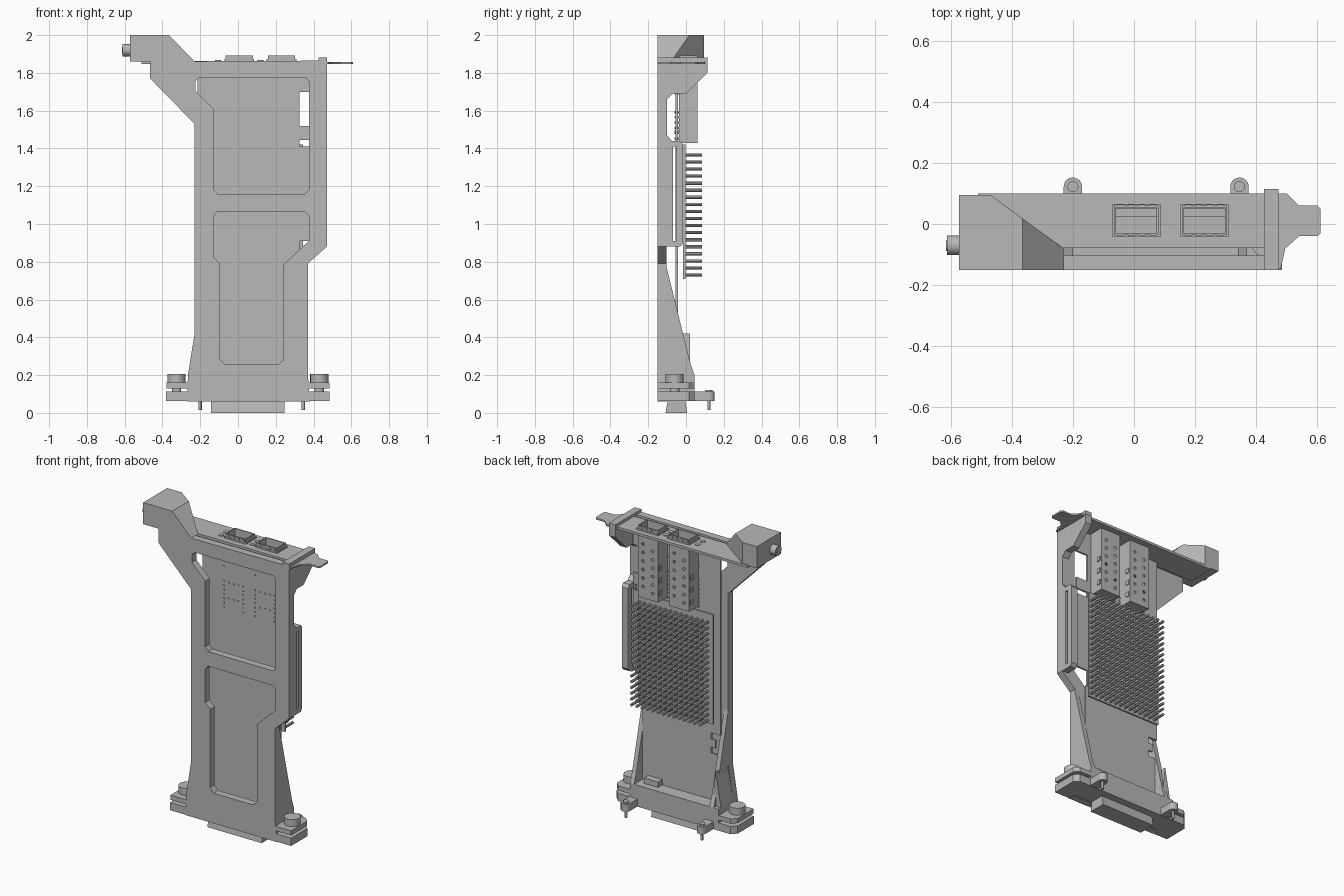
import bpy, bmesh, math
from mathutils import Vector, Matrix

cube = bpy.data.objects.get("Cube")
if cube:
    bpy.data.objects.remove(cube)

GREY = (0.48, 0.48, 0.48, 1)
grey = bpy.data.materials.new("plain_grey")
grey.use_nodes = True
grey.diffuse_color = GREY
grey.node_tree.nodes["Principled BSDF"].inputs["Base Color"].default_value = GREY

PLACE = {"x": lambda u, v, d: (d, u, v),
         "y": lambda u, v, d: (u, d, v),
         "z": lambda u, v, d: (u, v, d)}


def finish(name, bm):
    bmesh.ops.recalc_face_normals(bm, faces=bm.faces)
    mesh = bpy.data.meshes.new(name)
    bm.to_mesh(mesh)
    bm.free()
    mesh.materials.append(grey)
    ob = bpy.data.objects.new(name, mesh)
    bpy.context.collection.objects.link(ob)
    return ob


def prism(name, axis, a, b, *loops):
    """Extrude an outline (further loops are holes) from a to b along an axis."""
    bm = bmesh.new()
    for loop in loops:
        vs = [bm.verts.new(PLACE[axis](u, v, a)) for u, v in loop]
        for i, v in enumerate(vs):
            bm.edges.new((vs[i - 1], v))
    bmesh.ops.triangle_fill(bm, use_beauty=True, use_dissolve=False, edges=bm.edges[:])
    out = bmesh.ops.extrude_face_region(bm, geom=bm.faces[:])
    moved = [g for g in out["geom"] if isinstance(g, bmesh.types.BMVert)]
    bmesh.ops.translate(bm, verts=moved, vec=PLACE[axis](0, 0, b - a))
    return finish(name, bm)


def rect(u0, u1, v0, v1):
    return [(u0, v0), (u1, v0), (u1, v1), (u0, v1)]


def box(name, x, y, z):
    return prism(name, "z", z[0], z[1], rect(*x, *y))


def hull(name, points):
    bm = bmesh.new()
    for p in points:
        bm.verts.new(p)
    bmesh.ops.convex_hull(bm, input=bm.verts[:])
    return finish(name, bm)


def cylinders(name, axis, centres, r, a, b, sides=16):
    """Many equal cylinders along one axis in a single object."""
    turn = {"x": Matrix.Rotation(math.pi / 2, 4, "Y"),
            "y": Matrix.Rotation(math.pi / 2, 4, "X"), "z": Matrix()}[axis]
    bm = bmesh.new()
    for u, v in centres:
        place = Matrix.Translation(Vector(PLACE[axis](u, v, (a + b) / 2)))
        bmesh.ops.create_cone(bm, cap_ends=True, segments=sides, radius1=r, radius2=r,
                              depth=b - a, matrix=place @ turn)
    ob = finish(name, bm)
    if sides > 8:
        bpy.context.view_layer.objects.active = ob
        ob.select_set(True)
        bpy.ops.object.shade_smooth_by_angle()
        ob.select_set(False)
    return ob


def cut(target, cutter):
    mod = target.modifiers.new("cut", "BOOLEAN")
    mod.operation, mod.object = "DIFFERENCE", cutter
    bpy.context.view_layer.objects.active = target
    bpy.ops.object.modifier_apply(modifier="cut")
    bpy.data.objects.remove(cutter)


# Front frame panel with two windows
outline = [(-0.27, 0.06), (-0.265, 0.2), (-0.23, 0.42), (-0.23, 1.53), (-0.465, 1.77),
           (-0.465, 1.86), (0.47, 1.865), (0.47, 0.88), (0.37, 0.79), (0.37, 0.2), (0.38, 0.06)]
upper_window = [(-0.205, 1.775), (0.36, 1.775), (0.375, 1.755), (0.375, 1.18), (0.355, 1.16),
                (-0.11, 1.16), (-0.13, 1.185), (-0.13, 1.61), (-0.225, 1.705), (-0.225, 1.755)]
lower_window = [(-0.13, 1.04), (-0.11, 1.065), (0.355, 1.065), (0.375, 1.045), (0.375, 0.91),
                (0.24, 0.785), (0.24, 0.28), (0.21, 0.255), (-0.07, 0.255), (-0.095, 0.285),
                (-0.095, 0.79), (-0.13, 0.825)]
prism("frame_panel", "y", -0.15, -0.103, outline, upper_window, lower_window)

# Side wall with an open notch and a slotted ear
wall = [(-0.105, 0.88), (-0.03, 0.88), (-0.015, 0.9), (-0.015, 1.42), (-0.03, 1.44),
        (-0.075, 1.44), (-0.1, 1.47), (-0.1, 1.66), (-0.07, 1.69), (0, 1.69),
        (0.113, 1.8), (0.113, 1.86), (-0.105, 1.86)]
prism("side_wall", "x", 0.425, 0.47, wall, rect(-0.07, -0.052, 0.91, 1.41))
box("side_wall_cap", (0.425, 0.472), (-0.15, 0.115), (1.858, 1.882))

# Lower gussets
gusset = [(-0.105, 0.78), (0.024, 0.26), (0.045, 0.2), (-0.105, 0.2)]
for side, x0, x1 in (("right", -0.23, -0.2), ("left", 0.34, 0.37)):
    prism(side + "_gusset", "x", x0, x1, gusset)
prism("right_gusset_flare", "y", -0.105, 0.02, [(-0.225, 0.42), (-0.265, 0.2), (-0.2, 0.2)])

# Corner block with a sloped and a diagonal side, plus its knob
low = [(-0.573, 0.095), (-0.47, 0.095), (-0.23, -0.08), (-0.23, -0.15), (-0.573, -0.15)]
high = [(-0.573, 0.095), (-0.47, 0.095), (-0.365, 0.018), (-0.365, -0.15), (-0.573, -0.15)]
hull("corner_block", [(x, y, 1.86) for x, y in low] + [(x, y, 2) for x, y in high])
cylinders("knob", "x", [(-0.07, 1.92)], 0.032, -0.612, -0.57, 24)
cylinders("knob_tip", "x", [(-0.07, 1.92)], 0.018, -0.615, -0.6, 12)

# Top bracket, with openings for the cages, and its tab
CAGES = [(-0.065, 0.08), (0.158, 0.303)]
CAGE_Y = (-0.036, 0.06)
prism("top_bracket", "z", 1.848, 1.864, rect(-0.51, 0.43, -0.079, 0.1),
      *[rect(x0, x1, *CAGE_Y) for x0, x1 in CAGES])
prism("bracket_tab", "z", 1.848, 1.858,
      [(0.46, 0.1), (0.5, 0.1), (0.54, 0.06), (0.6, 0.06), (0.61, 0.05), (0.61, -0.03),
       (0.6, -0.04), (0.54, -0.04), (0.495, -0.08), (0.48, -0.148), (0.46, -0.148)])
lights = [(x, y) for x in (-0.105, 0.12) for y in (-0.02, 0.03)]
cylinders("indicator_lights", "z", lights, 0.016, 1.86, 1.868)

# Circuit board
board = [(-0.215, 1.85), (0.41, 1.85), (0.41, 1.7), (0.325, 1.7), (0.325, 1.52), (0.41, 1.52),
         (0.41, 1.445), (0.325, 1.445), (0.325, 1.41), (0.41, 1.41), (0.41, 0.91), (0.325, 0.91),
         (0.325, 0.8), (0.34, 0.8), (0.34, 0.15), (-0.2, 0.15), (-0.2, 0.5), (-0.15, 0.5),
         (-0.15, 0.54), (-0.18, 0.54), (-0.18, 0.59), (-0.15, 0.59), (-0.15, 0.63), (-0.215, 0.63)]
prism("circuit_board", "y", -0.055, -0.043, board)
box("board_plug", (0.2, 0.3), (-0.045, 0), (0.19, 0.235))

# Port cages with vent holes, collars, spring tabs and solder pins
for n, (x0, x1) in enumerate(CAGES, 1):
    y0, y1 = CAGE_Y
    t = 0.006
    mid = (x0 + x1) / 2
    cage = prism(f"port_cage_{n}", "z", 1.43, 1.893, rect(x0, x1, y0, y1),
                 rect(x0 + t, x1 - t, y0 + t, y1 - t))
    vents = [(mid + s * 0.035, 1.49 + 0.055 * i + 0.014 * s) for i in range(6) for s in (-1, 1)]
    cut(cage, cylinders("vent_cutter", "y", vents, 0.01, y1 - 0.02, y1 + 0.02, 10))
    box(f"port_floor_{n}", (x0 + 0.003, x1 - 0.003), (y0 + 0.003, y1 - 0.003), (1.433, 1.45))
    prism(f"port_collar_{n}", "z", 1.862, 1.874, rect(x0 - t, x1 + t, y0 - t, y1 + t),
          rect(x0, x1, y0, y1))
    for i in range(4):
        x = x0 + 0.02 + i * 0.035
        for y in (y0 - 0.004, y1):
            box(f"spring_tab_{n}", (x - 0.01, x + 0.01), (y, y + 0.004), (1.87, 1.89))
    for i in range(3):
        z = 1.47 + 0.08 * i
        box(f"side_clip_{n}", (x0 - 0.005, x1 + 0.005), (0.025, 0.05), (z, z + 0.03))
    pins = [(x, 1.425 + 0.028 * i) for x in (x0 + 0.002, x1 - 0.005) for i in range(7)]
    pins += [(mid + 0.035 * s, z) for s in (-1, 0, 1) for z in (1.49, 1.59)]
    pins += [(x0 + 0.002, 1.69), (x1 - 0.005, 1.74)]
    cylinders(f"solder_pins_{n}", "y", pins, 0.005, -0.06, y0 + 0.002, 8)

# Chip and pin heat sink
box("chip", (0, 0.2), (-0.045, -0.01), (0.97, 1.17))
box("heat_sink_base", (-0.19, 0.345), (-0.015, -0.002), (0.71, 1.42))
grid = [(-0.155 + 0.0375 * i, 0.73 + 0.0374 * j) for i in range(14) for j in range(18)]
cylinders("heat_sink_pins", "y", grid, 0.0085, -0.005, 0.086, 8)

# Foot with clamping ears, guide pins and the bottom connector
CENTRE = 0.0525
c = 0.03
X0, X1 = -0.38, 0.485
prism("foot_plate", "z", 0.062, 0.112,
      [(X0, -0.15), (X1, -0.15), (X1, 0.045 - c), (X1 - c, 0.045), (X0 + c, 0.045), (X0, 0.045 - c)])
box("foot_bar", (-0.265, 0.37), (-0.15, 0.045), (0.062, 0.2))
for side, s in (("right", -1), ("left", 1)):
    inner, outer = CENTRE + s * 0.31, CENTRE + s * 0.432
    prism(side + "_clamp_plate", "z", 0.13, 0.16,
          [(inner, -0.15), (outer, -0.15), (outer, 0.045 - c), (outer - s * c, 0.045), (inner, 0.045)])
    boss_x = CENTRE + s * 0.378
    cylinders(side + "_clamp_boss", "z", [(boss_x, -0.06)], 0.048, 0.155, 0.205, 24)
    cylinders(side + "_clamp_screw", "z", [(boss_x, -0.06)], 0.025, 0.1, 0.14)
    gx = CENTRE + 0.02 + s * 0.2725
    box(side + "_guide_arm", (gx - 0.03, gx + 0.03), (0.02, 0.122), (0.064, 0.112))
    cylinders(side + "_guide_end", "z", [(gx, 0.122)], 0.03, 0.064, 0.112, 24)
    cylinders(side + "_guide_cap", "z", [(gx, 0.122)], 0.018, 0.11, 0.122)
    cylinders(side + "_guide_pin", "z", [(gx, 0.122)], 0.009, 0.015, 0.07, 12)
hull("bottom_connector", [(x, y, z) for x in (-0.143, 0.245)
                          for y, z in ((-0.108, 0), (0.006, 0), (-0.097, 0.065), (-0.004, 0.065))])
